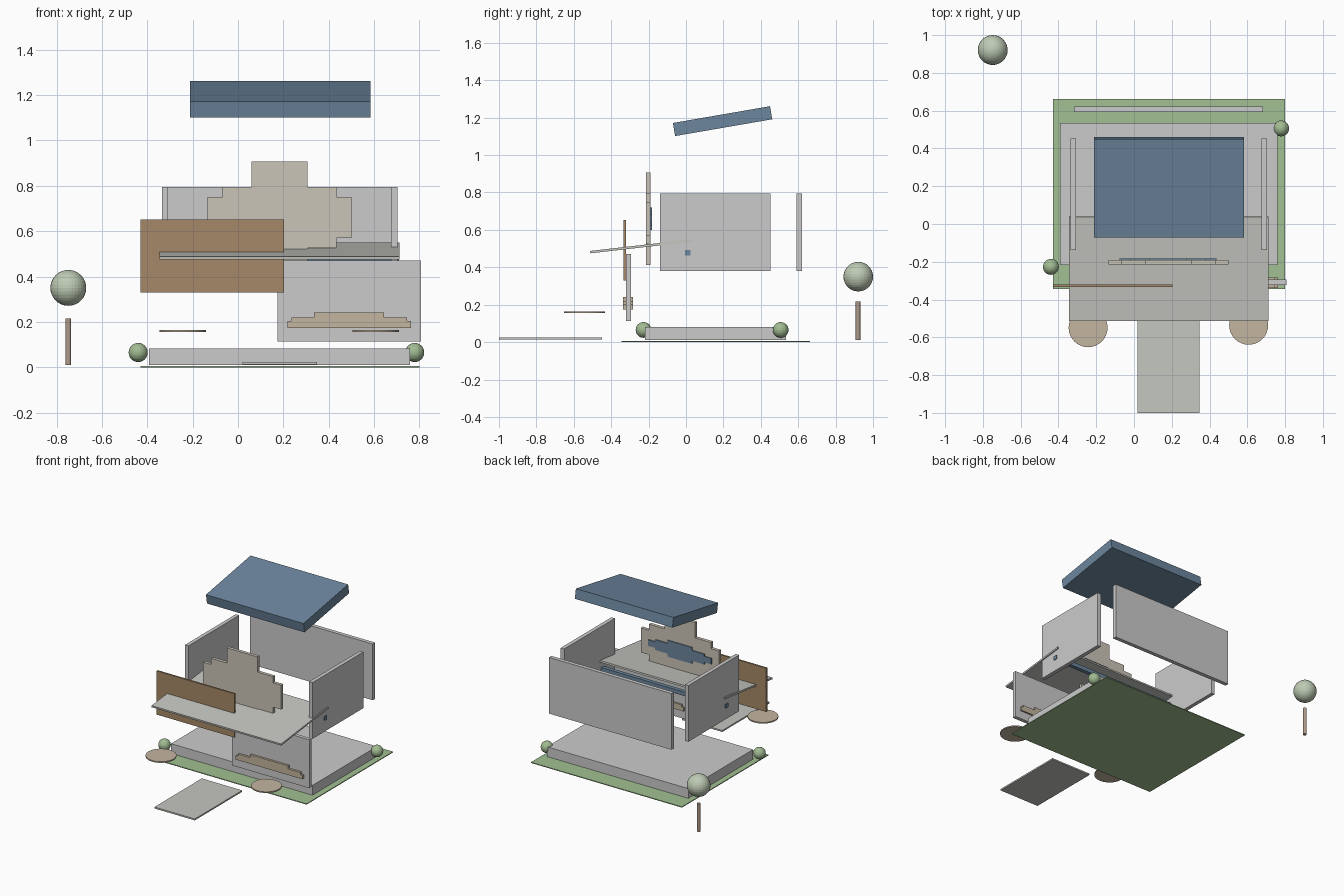
import bpy, bmesh, math

if "Cube" in bpy.data.objects:
    bpy.data.objects.remove(bpy.data.objects["Cube"])


def paint(obj, name, color=None):
    """Name the object and give it a shared material when it is coloured."""
    obj.name = name
    if color:
        key, rgb = color
        mat = bpy.data.materials.get(key) or bpy.data.materials.new(key)
        mat.diffuse_color = (*rgb, 1)
        mat.use_nodes = True
        mat.node_tree.nodes["Principled BSDF"].inputs["Base Color"].default_value = mat.diffuse_color
        obj.data.materials.append(mat)
    return obj


GREEN = ("grass", (0.36, 0.53, 0.29))
LEAF = ("leaf", (0.36, 0.50, 0.29))
PALE_LEAF = ("pale_leaf", (0.52, 0.60, 0.46))
BLUE = ("slate_blue", (0.15, 0.24, 0.34))
WOOD = ("wood", (0.38, 0.25, 0.14))
BARK = ("bark", (0.42, 0.32, 0.25))
SAND = ("sand", (0.55, 0.46, 0.35))
CREAM = ("cream", (0.60, 0.56, 0.48))
PAVING = ("paving", (0.56, 0.57, 0.53))


def box(name, x, y, z, color=None):
    """Box from its (min, max) range along each axis."""
    bpy.ops.mesh.primitive_cube_add(size=1, location=[sum(r) / 2 for r in (x, y, z)])
    obj = bpy.context.object
    obj.scale = [r[1] - r[0] for r in (x, y, z)]
    bpy.ops.object.transform_apply(location=False, rotation=False, scale=True)
    return paint(obj, name, color)


def ball(name, loc, r, color):
    bpy.ops.mesh.primitive_uv_sphere_add(segments=32, ring_count=16, radius=r, location=loc)
    return paint(bpy.context.object, name, color)


def cylinder(name, loc, r, depth, color, sides=32):
    bpy.ops.mesh.primitive_cylinder_add(vertices=sides, radius=r, depth=depth, location=loc)
    return paint(bpy.context.object, name, color)


def plate(name, outline, cx, cz, y, color):
    """Extrude an x-z outline along y."""
    bm = bmesh.new()
    face = bm.faces.new([bm.verts.new((cx + px, y[0], cz + pz)) for px, pz in outline])
    ext = bmesh.ops.extrude_face_region(bm, geom=[face])
    verts = [v for v in ext["geom"] if isinstance(v, bmesh.types.BMVert)]
    bmesh.ops.translate(bm, vec=(0, y[1] - y[0], 0), verts=verts)
    bmesh.ops.recalc_face_normals(bm, faces=bm.faces)
    mesh = bpy.data.meshes.new(name)
    bm.to_mesh(mesh)
    bm.free()
    obj = bpy.data.objects.new(name, mesh)
    bpy.context.collection.objects.link(obj)
    return paint(obj, name, color)


def stepped(steps):
    """Upper half of a stepped outline; steps are (half width, top), widest first."""
    right, low = [], 0
    for w, top in steps:
        right += [(w, low), (w, top)]
        low = top
    return right + [(-px, pz) for px, pz in reversed(right)]


def stepped_oval(steps):
    """Stepped outline mirrored top to bottom."""
    top = stepped(steps)[1:-1]
    return top + [(px, -pz) for px, pz in reversed(top)]


# Site: lawn, foundation, front walk
box("lawn", (-0.43, 0.80), (-0.345, 0.662), (0, 0.006), GREEN)
box("foundation", (-0.393, 0.759), (-0.218, 0.535), (0.01, 0.082))
box("front_walk", (0.019, 0.348), (-1.0, -0.449), (0.013, 0.024), PAVING)

# Walls
for side, x in (("left", (-0.336, -0.308)), ("right", (0.675, 0.704))):
    box(side + "_wall", x, (-0.138, 0.453), (0.38, 0.794))
box("back_wall", (-0.317, 0.683), (0.592, 0.621), (0.38, 0.794))

# Tilted roof and porch canopy
roof = box("roof", (-0.212, 0.583), (-0.068, 0.459), (1.146, 1.217), BLUE)
roof.rotation_euler.x = math.radians(9.8)
canopy = box("porch_canopy", (-0.345, 0.711), (-0.514, 0.040), (0.506, 0.519), PAVING)
canopy.rotation_euler.x = math.radians(6.5)
box("cross_beam", (-0.343, 0.710), (-0.006, 0.023), (0.464, 0.493), BLUE)

# Stepped gable panel with blue backing
plate("gable_panel", stepped_oval([(0.318, 0.09), (0.252, 0.135), (0.124, 0.247)]),
      0.183, 0.660, (-0.214, -0.190), CREAM)
plate("gable_backing", stepped_oval([(0.257, 0.022), (0.20, 0.038), (0.10, 0.06)]),
      0.180, 0.660, (-0.190, -0.183), BLUE)

# Front panels and stepped sill
box("timber_panel", (-0.43, 0.203), (-0.333, -0.320), (0.33, 0.652), WOOD)
box("front_panel", (0.175, 0.807), (-0.322, -0.295), (0.114, 0.47))
plate("stepped_sill", stepped([(0.272, 0.029), (0.255, 0.045), (0.154, 0.067)]),
      0.490, 0.174, (-0.338, -0.283), SAND)

# Round paving discs
for side, x, y in (("left", -0.243, -0.549), ("right", 0.607, -0.536)):
    cylinder(side + "_paving_disc", (x, y, 0.159), 0.103, 0.009, SAND)

# Shrubs and tree
ball("left_shrub", (-0.440, -0.227, 0.065), 0.042, LEAF)
ball("right_shrub", (0.779, 0.506, 0.065), 0.042, LEAF)
cylinder("tree_trunk", (-0.748, 0.920, 0.113), 0.0125, 0.206, BARK)
ball("tree_crown", (-0.748, 0.921, 0.350), 0.079, PALE_LEAF)
